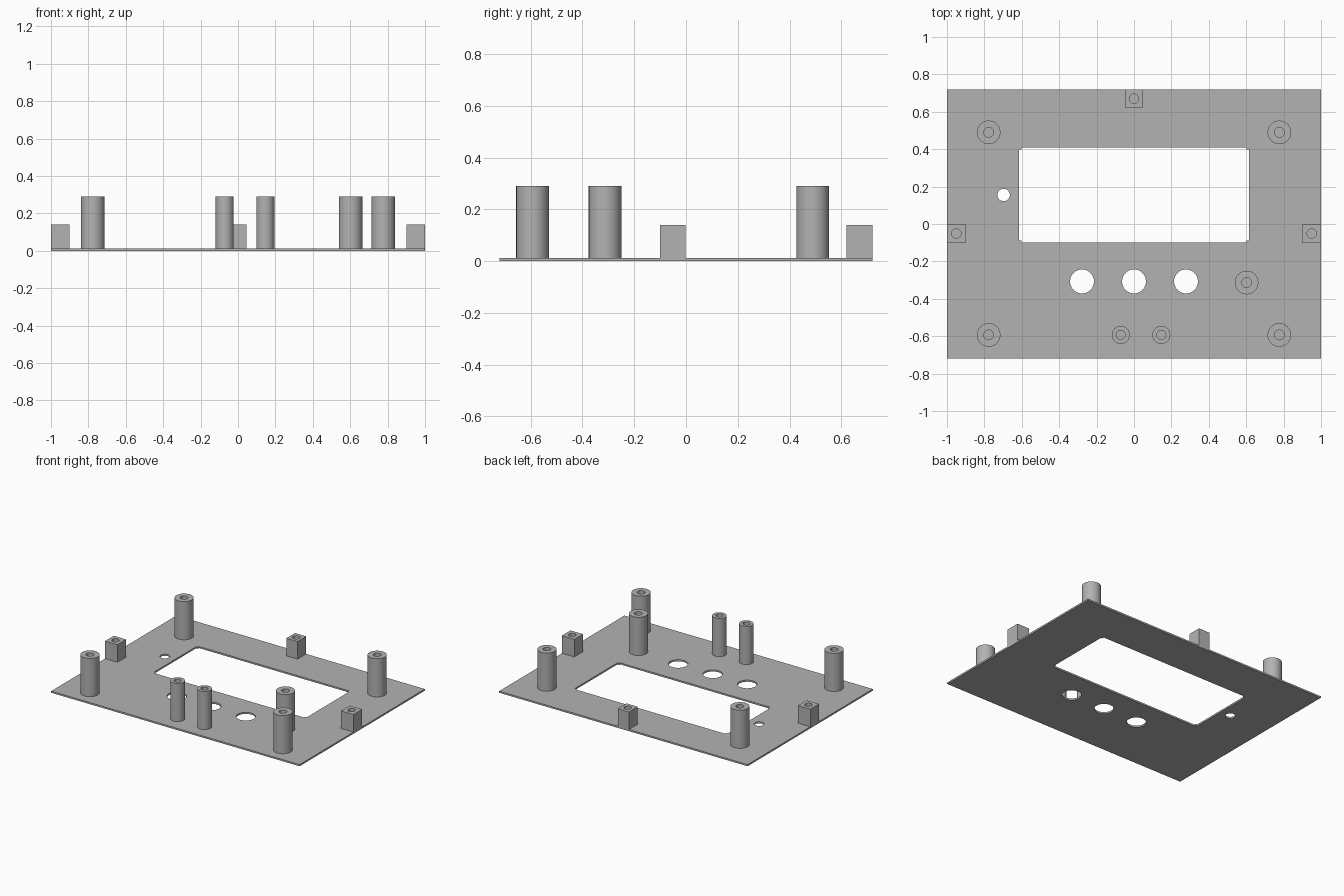
import bpy
import math

if "Cube" in bpy.data.objects:
    bpy.data.objects.remove(bpy.data.objects["Cube"])

TOP = 0.012          # plate thickness
POST_TOP = 0.29
BLOCK_TOP = 0.14

grey = bpy.data.materials.new("light_grey")
grey.diffuse_color = (0.45, 0.45, 0.45, 1)
grey.use_nodes = True
grey.node_tree.nodes["Principled BSDF"].inputs["Base Color"].default_value = grey.diffuse_color


def circle(x, y, r, n=48):
    return [(x + r * math.cos(2 * math.pi * i / n),
             y + r * math.sin(2 * math.pi * i / n)) for i in range(n)]


def rect(x0, y0, x1, y1):
    return [(x0, y0), (x1, y0), (x1, y1), (x0, y1)]


def prism(name, outlines, z0, z1):
    """Extrude an outline, with any inner outlines left as holes."""
    curve = bpy.data.curves.new(name, 'CURVE')
    curve.dimensions = '2D'
    curve.fill_mode = 'BOTH'
    curve.extrude = (z1 - z0) / 2
    for pts in outlines:
        spline = curve.splines.new('POLY')
        spline.points.add(len(pts) - 1)
        for p, (x, y) in zip(spline.points, pts):
            p.co = (x, y, 0, 1)
        spline.use_cyclic_u = True
    ob = bpy.data.objects.new(name, curve)
    ob.location.z = (z0 + z1) / 2
    bpy.context.collection.objects.link(ob)
    bpy.ops.object.select_all(action='DESELECT')
    ob.select_set(True)
    bpy.context.view_layer.objects.active = ob
    bpy.ops.object.convert(target='MESH')
    ob = bpy.context.object
    ob.data.materials.clear()
    ob.data.materials.append(grey)
    bpy.ops.object.shade_smooth_by_angle(angle=math.radians(30))
    return ob


# Panel with display window (stepped corners), three button holes and a small hole
L, R, B, T, s = -0.615, 0.615, -0.1, 0.41, 0.013
window = [(L + s, B), (R - s, B), (R - s, B + s), (R, B + s),
          (R, T - s), (R - s, T - s), (R - s, T), (L + s, T),
          (L + s, T - s), (L, T - s), (L, B + s), (L + s, B + s)]
holes = [circle(x, -0.307, 0.064) for x in (-0.278, 0, 0.278)]
holes.append(circle(-0.697, 0.155, 0.033))
prism("panel", [rect(-1, -0.72, 1, 0.72), window] + holes, 0, TOP)

# Large hollow standoffs
for x, y in [(-0.777, 0.49), (0.777, 0.49), (-0.777, -0.593),
             (0.777, -0.593), (0.602, -0.313)]:
    prism("standoff", [circle(x, y, 0.063), circle(x, y, 0.026)], TOP, POST_TOP)

# Slim hollow standoffs
for x in (-0.071, 0.146):
    prism("slim_standoff", [circle(x, -0.593, 0.048), circle(x, -0.593, 0.024)],
          TOP, POST_TOP)

# Square edge blocks with screw holes
for x, y, w, d in [(-0.95, -0.051, 0.05, 0.05), (0.95, -0.051, 0.05, 0.05),
                   (0, 0.67, 0.045, 0.05)]:
    prism("edge_block", [rect(x - w, y - d, x + w, y + d), circle(x, y, 0.025)],
          TOP, BLOCK_TOP)
